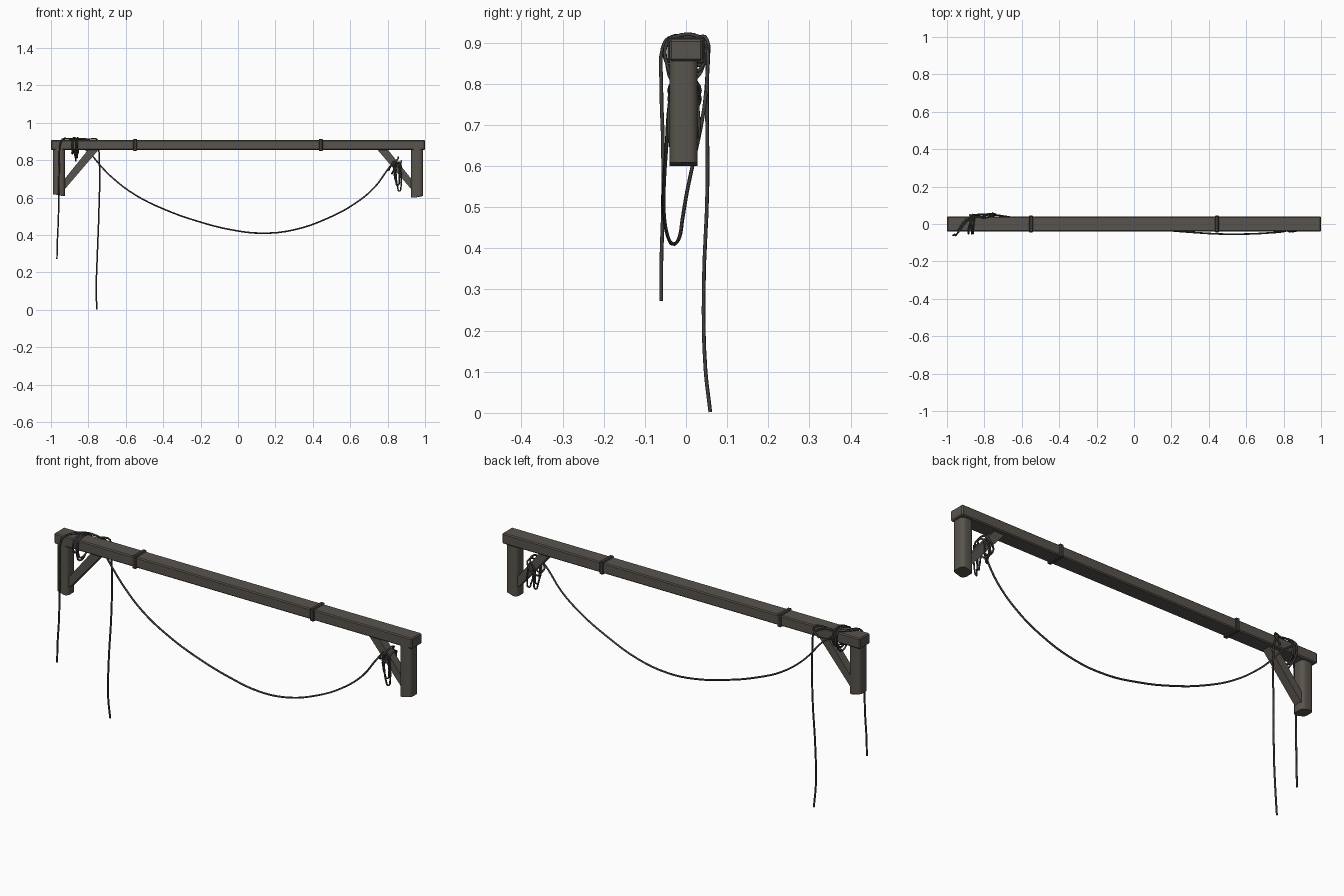
import bpy, bmesh, math
from mathutils import Vector

if "Cube" in bpy.data.objects:
    bpy.data.objects.remove(bpy.data.objects["Cube"])


def material(name, rgb):
    m = bpy.data.materials.new(name)
    m.diffuse_color = (*rgb, 1)
    m.use_nodes = True
    m.node_tree.nodes["Principled BSDF"].inputs["Base Color"].default_value = m.diffuse_color
    return m


WOOD = material("weathered wood", (0.098, 0.088, 0.074))
ROPE = material("dark rope", (0.05, 0.048, 0.043))
BAND = material("dark band", (0.05, 0.047, 0.042))


def finish(bm, name, mat):
    bmesh.ops.recalc_face_normals(bm, faces=bm.faces)
    me = bpy.data.meshes.new(name)
    bm.to_mesh(me)
    bm.free()
    me.materials.append(mat)
    ob = bpy.data.objects.new(name, me)
    bpy.context.collection.objects.link(ob)
    return ob


def box(name, lo, hi, mat, bevel=0.0, segments=1, vertical_only=False):
    bm = bmesh.new()
    bmesh.ops.create_cube(bm, size=1)
    for v in bm.verts:
        v.co = Vector([lo[i] + (v.co[i] + 0.5) * (hi[i] - lo[i]) for i in range(3)])
    edges = bm.edges[:]
    if vertical_only:
        edges = [e for e in edges if abs(e.verts[0].co.z - e.verts[1].co.z) > 0.01]
    if bevel:
        bmesh.ops.bevel(bm, geom=edges, offset=bevel, segments=segments,
                        profile=0.5, affect='EDGES')
    return finish(bm, name, mat)


def smooth(ob, angle=40):
    bpy.ops.object.select_all(action='DESELECT')
    ob.select_set(True)
    bpy.context.view_layer.objects.active = ob
    bpy.ops.object.shade_smooth_by_angle(angle=math.radians(angle))


def rope(name, pts, closed=False, radius=0.0045):
    cu = bpy.data.curves.new(name, 'CURVE')
    cu.dimensions = '3D'
    cu.bevel_depth = radius
    cu.bevel_resolution = 1
    cu.resolution_u = 4
    cu.use_fill_caps = True
    sp = cu.splines.new('BEZIER')
    sp.bezier_points.add(len(pts) - 1)
    for bp, p in zip(sp.bezier_points, pts):
        bp.co = p
        bp.handle_left_type = bp.handle_right_type = 'AUTO'
    sp.use_cyclic_u = closed
    cu.materials.append(ROPE)
    ob = bpy.data.objects.new(name, cu)
    bpy.context.collection.objects.link(ob)
    bpy.ops.object.select_all(action='DESELECT')
    ob.select_set(True)
    bpy.context.view_layer.objects.active = ob
    bpy.ops.object.convert(target='MESH')
    smooth(bpy.context.view_layer.objects.active, 75)


# top beam
box("top_beam", (-1, -0.04, 0.855), (1, 0.04, 0.908), WOOD, 0.005)

# end posts and diagonal braces
for side, label, bottom in ((-1, "left", 0.61), (1, "right", 0.60)):
    xs = sorted((side * 0.99, side * 0.925))
    post = box(label + "_post", (xs[0], -0.04, bottom), (xs[1], 0.028, 0.86),
               WOOD, 0.02, 4, True)
    # outer side of the foot is cut a little higher
    for v in post.data.vertices:
        if v.co.z < 0.7 and abs(v.co.x) > 0.97:
            v.co.z += 0.008
    smooth(post)
    bm = bmesh.new()
    prof = [(0.935, 0.635), (0.742, 0.86), (0.798, 0.86), (0.935, 0.69)]
    face = bm.faces.new([bm.verts.new((side * x, -0.025, z)) for x, z in prof])
    ext = bmesh.ops.extrude_face_region(bm, geom=[face])
    bmesh.ops.translate(bm, vec=(0, 0.043, 0),
                        verts=[g for g in ext['geom'] if isinstance(g, bmesh.types.BMVert)])
    finish(bm, label + "_brace", WOOD)

# bands around the beam
for i, x in enumerate((-0.55, 0.443)):
    box(f"beam_band_{i + 1}", (x - 0.011, -0.045, 0.849), (x + 0.011, 0.045, 0.914),
        BAND, 0.004)

# rope draped over the beam, with both ends hanging
rope("draped_rope", [
    (-0.968, -0.060, 0.272), (-0.966, -0.060, 0.36), (-0.960, -0.056, 0.50),
    (-0.958, -0.056, 0.65), (-0.955, -0.060, 0.80), (-0.950, -0.057, 0.885),
    (-0.938, -0.042, 0.911), (-0.90, 0.010, 0.913), (-0.87, 0.030, 0.913),
    (-0.80, 0.044, 0.908), (-0.755, 0.053, 0.88), (-0.742, 0.051, 0.80),
    (-0.743, 0.052, 0.55), (-0.752, 0.043, 0.30), (-0.758, 0.047, 0.11),
    (-0.755, 0.059, 0.002)])

# long sagging rope from the beam to the right brace
rope("sagging_rope", [
    (-0.875, 0.046, 0.90), (-0.84, 0.050, 0.875), (-0.795, 0.052, 0.84),
    (-0.73, 0.047, 0.765), (-0.67, 0.038, 0.705), (-0.55, 0.019, 0.615),
    (-0.40, 0.003, 0.54), (-0.22, -0.008, 0.475), (-0.03, -0.016, 0.427),
    (0.13, -0.030, 0.410), (0.30, -0.044, 0.428), (0.48, -0.054, 0.490),
    (0.62, -0.053, 0.565), (0.73, -0.047, 0.655), (0.80, -0.040, 0.75),
    (0.835, -0.031, 0.795)])

# knot loops slung around the left end of the beam
for i, (x, low, lean) in enumerate(((-0.885, 0.835, 0.02), (-0.868, 0.80, -0.008),
                                    (-0.86, 0.815, 0.006))):
    rope(f"beam_loop_{i + 1}", [
        (x, -0.046, 0.90), (x, -0.03, 0.913), (x + lean, 0.035, 0.913),
        (x + lean, 0.046, 0.90), (x + lean, 0.044, 0.85), (x, 0.02, low + 0.01),
        (x, -0.025, low), (x, -0.047, 0.85)], True)
# strand lying along the beam top
rope("beam_strand", [(-0.94, -0.035, 0.912), (-0.90, 0.02, 0.915), (-0.85, 0.042, 0.914),
                     (-0.80, 0.034, 0.913), (-0.75, 0.052, 0.905), (-0.78, 0.054, 0.86)])

# loops tied around the right brace
for i, (x, z) in enumerate(((0.832, 0.782), (0.848, 0.762))):
    rope(f"brace_loop_{i + 1}", [
        (x - 0.02, -0.031, z - 0.022), (x + 0.022, -0.031, z + 0.024),
        (x + 0.025, -0.003, z + 0.034), (x + 0.022, 0.024, z + 0.024),
        (x - 0.02, 0.024, z - 0.022), (x - 0.025, -0.003, z - 0.035)], True)
for i, (x, y, low) in enumerate(((0.852, -0.033, 0.665), (0.862, -0.038, 0.635),
                                 (0.855, 0.026, 0.67))):
    rope(f"hanging_loop_{i + 1}", [
        (x - 0.012, y, 0.785), (x - 0.016, y - 0.003, 0.72), (x - 0.008, y, low + 0.02),
        (x, y + 0.005, low), (x + 0.010, y + 0.006, low + 0.03),
        (x + 0.009, y + 0.003, 0.74), (x, y, 0.79)], True, 0.004)
